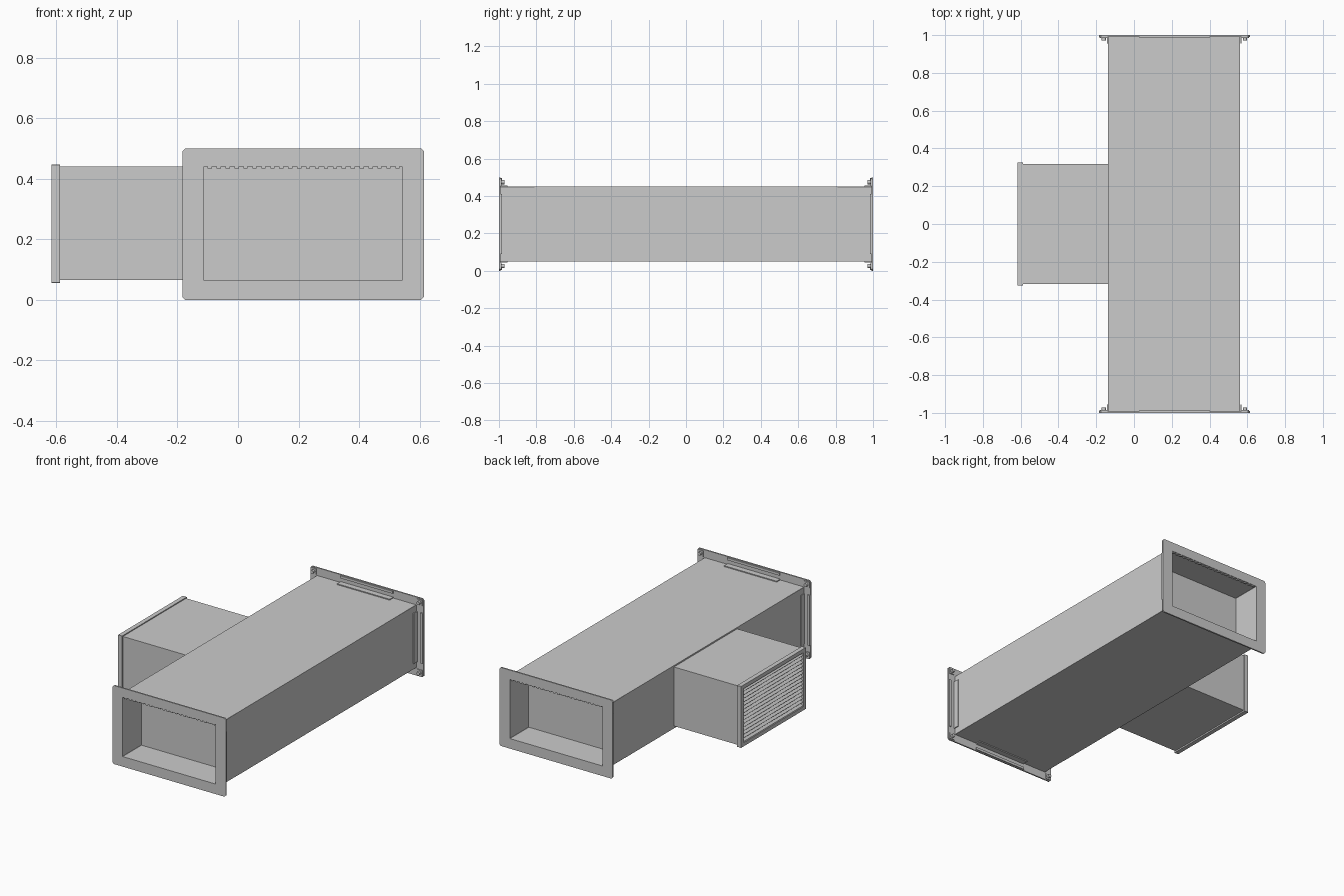
import bpy, bmesh, math
from mathutils import Matrix, Vector

if "Cube" in bpy.data.objects:
    bpy.data.objects.remove(bpy.data.objects["Cube"])

CX, CZ = 0.214, 0.25          # centre of the main duct section


def finish(name, bm):
    bmesh.ops.recalc_face_normals(bm, faces=bm.faces)
    me = bpy.data.meshes.new(name)
    bm.to_mesh(me)
    bm.free()
    ob = bpy.data.objects.new(name, me)
    bpy.context.collection.objects.link(ob)
    return ob


def add_box(bm, x, y, z, tilt=0):
    """Box from (min, max) ranges, optionally tilted about its own y axis."""
    c = Vector([(a[0] + a[1]) / 2 for a in (x, y, z)])
    size = [abs(a[1] - a[0]) for a in (x, y, z)]
    m = Matrix.Translation(c) @ Matrix.Rotation(tilt, 4, 'Y') @ Matrix.Diagonal((*size, 1))
    bmesh.ops.create_cube(bm, size=1, matrix=m)


def box(name, *ranges):
    bm = bmesh.new()
    add_box(bm, *ranges)
    return finish(name, bm)


def rect(u, v, ch):
    """Rectangle outline with chamfered corners."""
    (a, b), (c, d) = u, v
    return [(a + ch, c), (b - ch, c), (b, c + ch), (b, d - ch),
            (b - ch, d), (a + ch, d), (a, d - ch), (a, c + ch)]


def ring(name, outer, inner, depth, place):
    """Extruded frame between two 8-point outlines; place maps (u, v, w) to xyz."""
    bm = bmesh.new()
    loops = [[bm.verts.new(place(u, v, w)) for u, v in pts]
             for pts, w in ((outer, depth[0]), (outer, depth[1]),
                            (inner, depth[1]), (inner, depth[0]))]
    for k in range(4):
        a, b = loops[k], loops[(k + 1) % 4]
        for i in range(8):
            j = (i + 1) % 8
            bm.faces.new((a[i], a[j], b[j], b[i]))
    return finish(name, bm)


def along_y(u, v, w):
    return (u, w, v)


def along_x(u, v, w):
    return (w, u, v)


HOLE = rect((-0.113, 0.541), (0.064, 0.441), 0.001)
BODY = rect((-0.138, 0.562), (0.05, 0.45), 0.001)

# Main duct: closed core between two open mouths
box("duct_core", (-0.138, 0.562), (-0.81, 0.81), (0.05, 0.45))

for s, end in ((-1, "front"), (1, "back")):
    ring(end + "_mouth", BODY, HOLE, (s * 0.81, s * 0.992), along_y)
    ring(end + "_flange", rect((-0.184, 0.614), (0, 0.5), 0.01), HOLE,
         (s * 0.991, s * 1.0), along_y)

    # Row of small teeth under the top edge of the mouth
    bm = bmesh.new()
    for i in range(22):
        x = -0.10 + i * 0.0295
        add_box(bm, (x, x + 0.014), (s * 0.985, s * 0.998), (0.434, 0.4415))
    finish(end + "_mouth_teeth", bm)

    # Angle clips behind the flange on all four sides
    bm = bmesh.new()
    for t in (-1, 1):
        z0, x0 = CZ + t * 0.2, CX + t * 0.35
        add_box(bm, (0.03, 0.40), (s * 0.955, s * 0.992), (z0, z0 + t * 0.006))
        add_box(bm, (0.03, 0.40), (s * 0.984, s * 0.992), (z0 + t * 0.03, z0 + t * 0.046))
        add_box(bm, (x0, x0 + t * 0.006), (s * 0.955, s * 0.992), (0.09, 0.41))
        add_box(bm, (x0 + t * 0.03, x0 + t * 0.046), (s * 0.984, s * 0.992), (0.09, 0.41))
    finish(end + "_flange_clips", bm)

    # Corner plates with bolts
    bm = bmesh.new()
    for t in (-1, 1):
        for v in (-1, 1):
            x, z = CX + t * 0.374, CZ + v * 0.224
            add_box(bm, (x - 0.019, x + 0.019), (s * 0.986, s * 0.992), (z - 0.019, z + 0.019))
            m = Matrix.Translation((x, s * 0.980, z)) @ Matrix.Rotation(math.pi / 2, 4, 'X')
            bmesh.ops.create_cone(bm, cap_ends=True, segments=12, radius1=0.011,
                                  radius2=0.011, depth=0.018, matrix=m)
    finish(end + "_corner_bolts", bm)

# Side branch with its end collar
box("branch_duct", (-0.59, -0.138), (-0.318, 0.318), (0.065, 0.441))
ring("branch_collar", rect((-0.326, 0.326), (0.056, 0.447), 0.001),
     rect((-0.300, 0.300), (0.080, 0.423), 0.001), (-0.616, -0.588), along_x)

# Louvre grille in the branch end
bm = bmesh.new()
COUNT = 15
step = 0.343 / COUNT
for i in range(COUNT):
    z = 0.080 + (i + 0.5) * step
    add_box(bm, (-0.615, -0.589), (-0.301, 0.301), (z - 0.0015, z + 0.0015), math.radians(-35))
finish("louvre_slats", bm)
